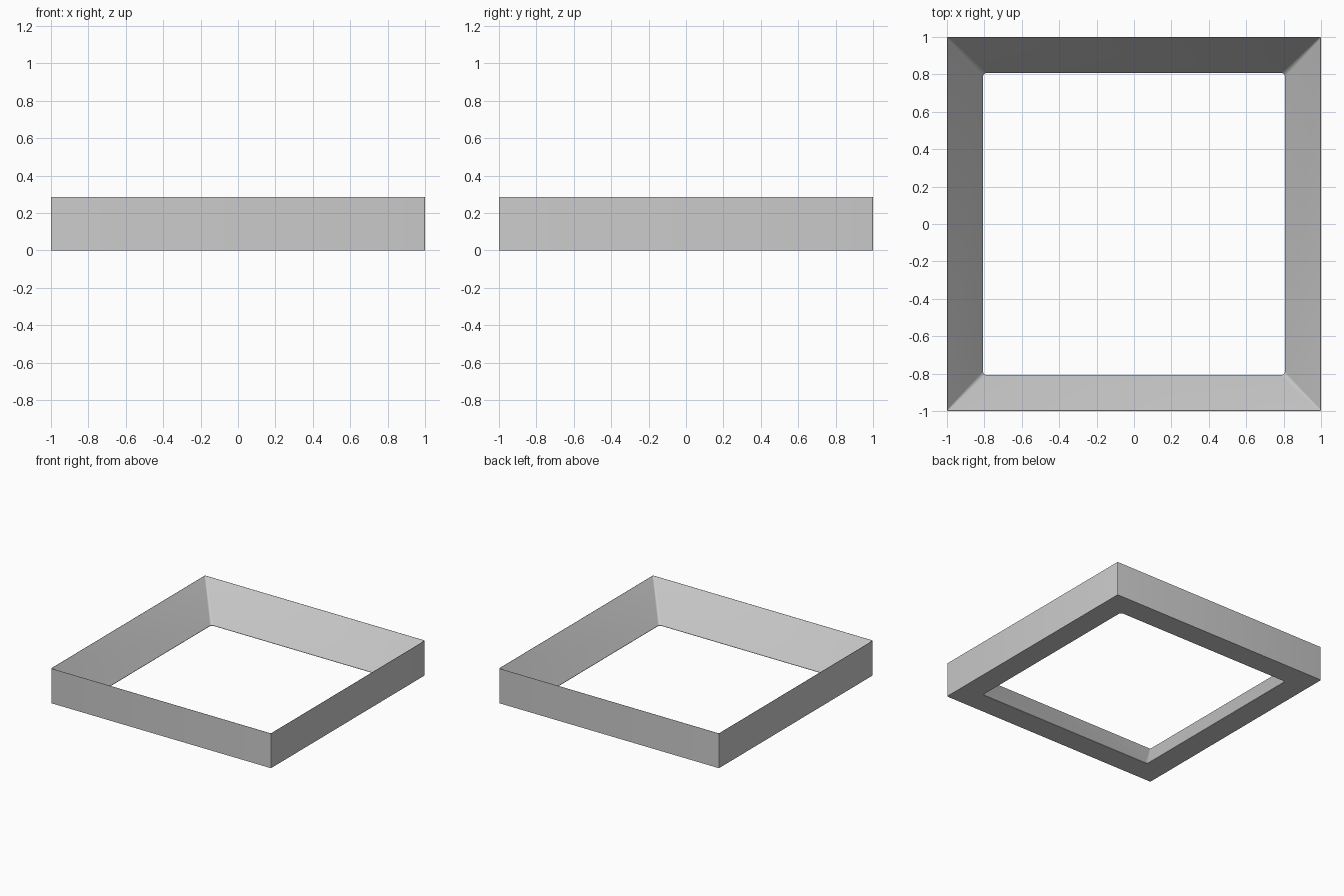
import bpy, bmesh, math

if "Cube" in bpy.data.objects:
    bpy.data.objects.remove(bpy.data.objects["Cube"])

HEIGHT = 0.285
SEG = 5  # segments per rounded corner


def ring(bm, half, radius, z):
    """Square loop of vertices with rounded corners."""
    verts = []
    for q in range(4):
        a0 = q * math.pi / 2
        mid = a0 + math.pi / 4
        cx = math.copysign(half - radius, math.cos(mid))
        cy = math.copysign(half - radius, math.sin(mid))
        for i in range(SEG + 1):
            a = a0 + i / SEG * math.pi / 2
            verts.append(bm.verts.new((cx + radius * math.cos(a), cy + radius * math.sin(a), z)))
    return verts


# Wedge section: upright outer wall, flat base, inner slope from top rim to base
bm = bmesh.new()
section = [(1.0, 0.006, HEIGHT), (1.0, 0.006, 0.0), (0.808, 0.022, 0.0), (0.808, 0.022, 0.003),
           (0.998, 0.006, HEIGHT)]
rings = [ring(bm, *s) for s in section]
for a, b in zip(rings, rings[1:] + rings[:1]):
    n = len(a)
    for i in range(n):
        j = (i + 1) % n
        bm.faces.new((a[i], a[j], b[j], b[i]))
bmesh.ops.recalc_face_normals(bm, faces=bm.faces)

mesh = bpy.data.meshes.new("square_frame")
bm.to_mesh(mesh)
bm.free()
frame = bpy.data.objects.new("square_frame", mesh)
bpy.context.collection.objects.link(frame)

# Smooth rounded corners, crisp rims
bpy.context.view_layer.objects.active = frame
frame.select_set(True)
bpy.ops.object.shade_smooth_by_angle(angle=math.radians(30))
